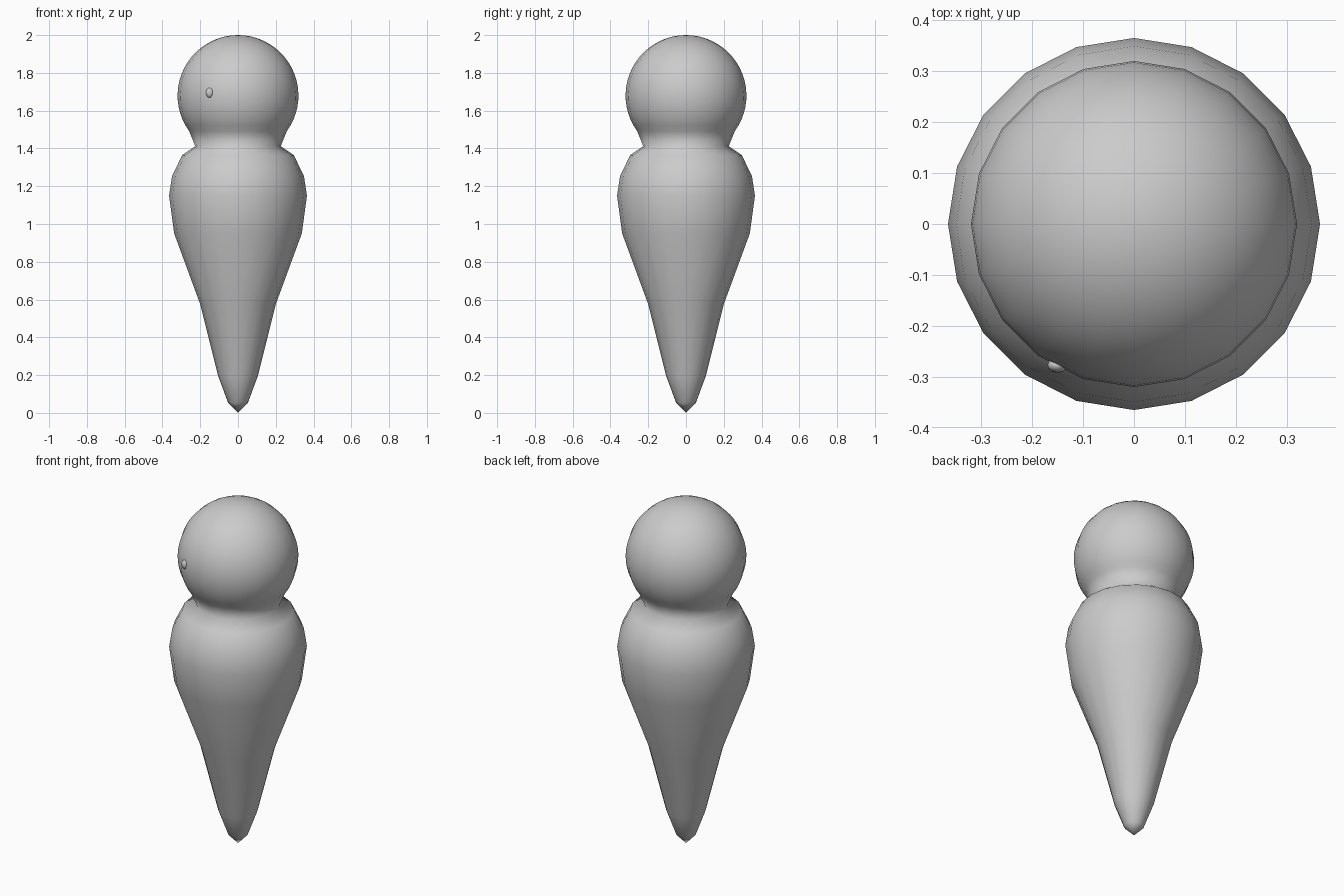
import bpy, bmesh, math
from mathutils import Matrix

if "Cube" in bpy.data.objects:
    bpy.data.objects.remove(bpy.data.objects["Cube"])

SIDES = 20
HEAD_R, HEAD_Z = 0.32, 1.68


def finish(name, bm):
    bmesh.ops.recalc_face_normals(bm, faces=bm.faces)
    for f in bm.faces:
        f.smooth = True
    mesh = bpy.data.meshes.new(name)
    bm.to_mesh(mesh)
    bm.free()
    obj = bpy.data.objects.new(name, mesh)
    bpy.context.collection.objects.link(obj)
    return obj


# Peg body, pinched neck and round head as one lathed profile
profile = [(0, 0.0), (0.053, 0.055), (0.105, 0.195), (0.2, 0.575), (0.338, 0.95),
           (0.365, 1.15), (0.349, 1.255), (0.295, 1.365), (0.226, 1.412)]
for i in range(21):
    a = math.radians(-36 + 126 * i / 20)
    profile.append((HEAD_R * math.cos(a) if i < 20 else 0, HEAD_Z + HEAD_R * math.sin(a)))

bm = bmesh.new()
verts = [bm.verts.new((r, 0, z)) for r, z in profile]
edges = [bm.edges.new(pair) for pair in zip(verts, verts[1:])]
bmesh.ops.spin(bm, geom=verts + edges, cent=(0, 0, 0), axis=(0, 0, 1),
               angle=math.tau, steps=SIDES)
bmesh.ops.remove_doubles(bm, verts=bm.verts, dist=0.0005)
finish("body_and_head", bm)

# Tiny nub on the front of the head
bm = bmesh.new()
bmesh.ops.create_uvsphere(bm, u_segments=12, v_segments=8, radius=1,
                          matrix=Matrix.Translation((-0.15, -0.277, 1.695))
                          @ Matrix.Diagonal((0.02, 0.015, 0.026, 1)))
finish("face_nub", bm)
